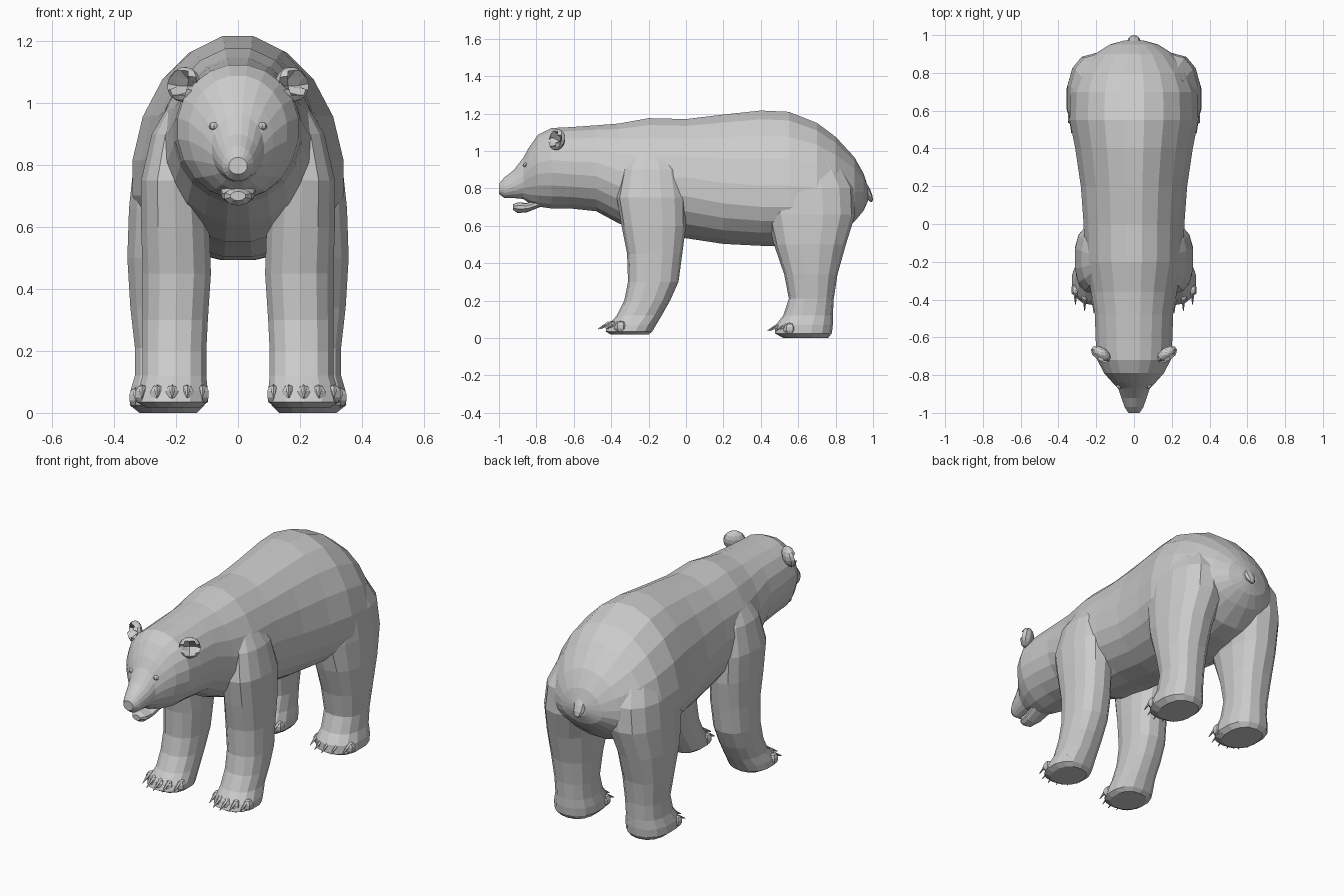
import bpy, bmesh, math
from mathutils import Matrix, Vector

if "Cube" in bpy.data.objects:
    bpy.data.objects.remove(bpy.data.objects["Cube"])


def finish(bm, name):
    bmesh.ops.recalc_face_normals(bm, faces=bm.faces)
    me = bpy.data.meshes.new(name)
    bm.to_mesh(me)
    bm.free()
    ob = bpy.data.objects.new(name, me)
    bpy.context.collection.objects.link(ob)
    return ob


def circle(n, p):
    pts = []
    for i in range(n):
        a = 2 * math.pi * (i + 0.5) / n
        c, s = math.cos(a), math.sin(a)
        pts.append((math.copysign(abs(c) ** p, c), math.copysign(abs(s) ** p, s)))
    return pts


def loft(name, rings):
    bm = bmesh.new()
    vs = [[bm.verts.new(p) for p in r] for r in rings]
    n = len(vs[0])
    for a, b in zip(vs, vs[1:]):
        for i in range(n):
            bm.faces.new((a[i], a[(i + 1) % n], b[(i + 1) % n], b[i]))
    bm.faces.new(vs[0])
    bm.faces.new(vs[-1])
    return finish(bm, name)


def loft_y(name, rows, n, p=1.0):
    # rows: y, top, widest height, bottom, half width
    return loft(name, [[(w * c, y, m + s * ((t - m) if s > 0 else (m - b)))
                        for c, s in circle(n, p)] for y, t, m, b, w in rows])


def loft_z(name, rows, side, n=14, p=0.85):
    # rows: z, front y, back y, inner x, outer x
    return loft(name, [[(side * ((xi + xo) / 2 + c * (xo - xi) / 2),
                         (f + k) / 2 + s * (k - f) / 2, z)
                        for c, s in circle(n, p)] for z, f, k, xi, xo in rows])


def ball(name, loc, radii, rot=None, seg=8, rings=6, cup=False):
    bm = bmesh.new()
    bmesh.ops.create_uvsphere(bm, u_segments=seg, v_segments=rings, radius=1)
    if cup:
        for v in bm.verts:
            if v.co.y < -0.3:
                v.co.y = 0.45 + v.co.y * -0.2 if v.co.y < -0.75 else v.co.y
    m = Matrix.Translation(loc) @ (rot or Matrix()) @ Matrix.Diagonal((*radii, 1))
    bmesh.ops.transform(bm, matrix=m, verts=bm.verts)
    return finish(bm, name)


def claw(name, base, tip, r):
    bm = bmesh.new()
    d = Vector(tip) - Vector(base)
    bmesh.ops.create_cone(bm, cap_ends=True, segments=5, radius1=r, radius2=0.002, depth=d.length)
    m = Matrix.Translation((Vector(base) + Vector(tip)) / 2) @ d.to_track_quat('Z', 'Y').to_matrix().to_4x4()
    bmesh.ops.transform(bm, matrix=m, verts=bm.verts)
    return finish(bm, name)


# Head, neck and torso in one long loft
body = loft_y("body", [
    (-1.0, .825, .795, .77, .03), (-.97, .86, .80, .747, .05), (-.92, .90, .82, .747, .068),
    (-.87, .965, .85, .742, .085), (-.84, 1.02, .88, .72, .115), (-.79, 1.09, .91, .70, .16),
    (-.72, 1.125, .92, .69, .197), (-.62, 1.13, .91, .69, .205), (-.48, 1.14, .90, .675, .21),
    (-.36, 1.15, .85, .61, .23), (-.2, 1.18, .80, .55, .265), (0, 1.175, .80, .53, .27),
    (.2, 1.20, .76, .50, .285), (.4, 1.222, .74, .49, .315), (.55, 1.215, .74, .49, .345),
    (.7, 1.155, .74, .51, .34), (.8, 1.08, .74, .54, .30), (.9, .97, .75, .62, .21),
    (.95, .88, .76, .68, .13), (.972, .81, .77, .73, .05)], 20)

# Legs with feet
FRONT = [
    (.018, -.40, -.20, .12, .30), (.035, -.43, -.18, .095, .33), (.07, -.415, -.16, .095, .325),
    (.12, -.37, -.13, .10, .31), (.2, -.33, -.085, .10, .31), (.3, -.31, -.04, .095, .31),
    (.45, -.315, -.02, .085, .31), (.6, -.345, 0, .09, .315), (.75, -.37, 0, .10, .315),
    (.9, -.34, -.03, .10, .28), (1.0, -.28, -.10, .12, .22)]
HIND = [
    (0, .52, .76, .13, .32), (.025, .475, .78, .105, .352), (.07, .48, .785, .105, .35),
    (.12, .52, .785, .115, .335), (.21, .55, .79, .115, .335), (.34, .525, .81, .105, .35),
    (.5, .47, .855, .09, .36), (.66, .43, .905, .05, .355), (.8, .42, .90, .04, .34),
    (.95, .45, .82, .04, .28)]
legs = []
for side in (-1, 1):
    legs.append(loft_z("front_leg", FRONT, side))
    legs.append(loft_z("hind_leg", HIND, side))

# Fuse the legs into the torso
for leg in legs:
    mod = body.modifiers.new("fuse", 'BOOLEAN')
    mod.operation = 'UNION'
    mod.solver = 'EXACT'
    mod.object = leg
bpy.context.view_layer.objects.active = body
for mod in list(body.modifiers):
    bpy.ops.object.modifier_apply(modifier=mod.name)
for leg in legs:
    bpy.data.objects.remove(leg)

# Lower jaw and nose
loft_y("lower_jaw", [(-.925, .715, .70, .685, .025), (-.90, .725, .70, .668, .045),
                     (-.85, .722, .70, .672, .052), (-.78, .75, .72, .70, .06)], 10)
ball("nose", (0, -.975, .805), (.038, .025, .024))

for side in (-1, 1):
    # Cupped ears and eyes
    ball("ear", (side * .175, -.69, 1.06), (.06, .036, .057),
         Matrix.Rotation(math.radians(35 * side), 4, 'Z') @ Matrix.Rotation(math.radians(-12), 4, 'X'),
         10, 8, True)
    ball("eye", (side * .078, -.858, .925), (.016, .014, .013))
    # Toes and claws
    for label, front, xi, xo, z in (("front", -.395, .115, .31, .06), ("hind", .51, .125, .33, .05)):
        for i in range(5):
            t = i / 4
            x = side * (xi + (xo - xi) * t)
            y = front + .045 * (2 * t - 1) ** 2
            ball(label + "_toe", (x, y, z), (.025, .036, .032), None, 6, 5)
            claw(label + "_claw", (x, y - .015, z + .02), (x, y - .075, z - .012), .011)

# Short hanging tail
ball("tail", (0, .967, .785), (.036, .02, .065), Matrix.Rotation(math.radians(25), 4, 'X'))
